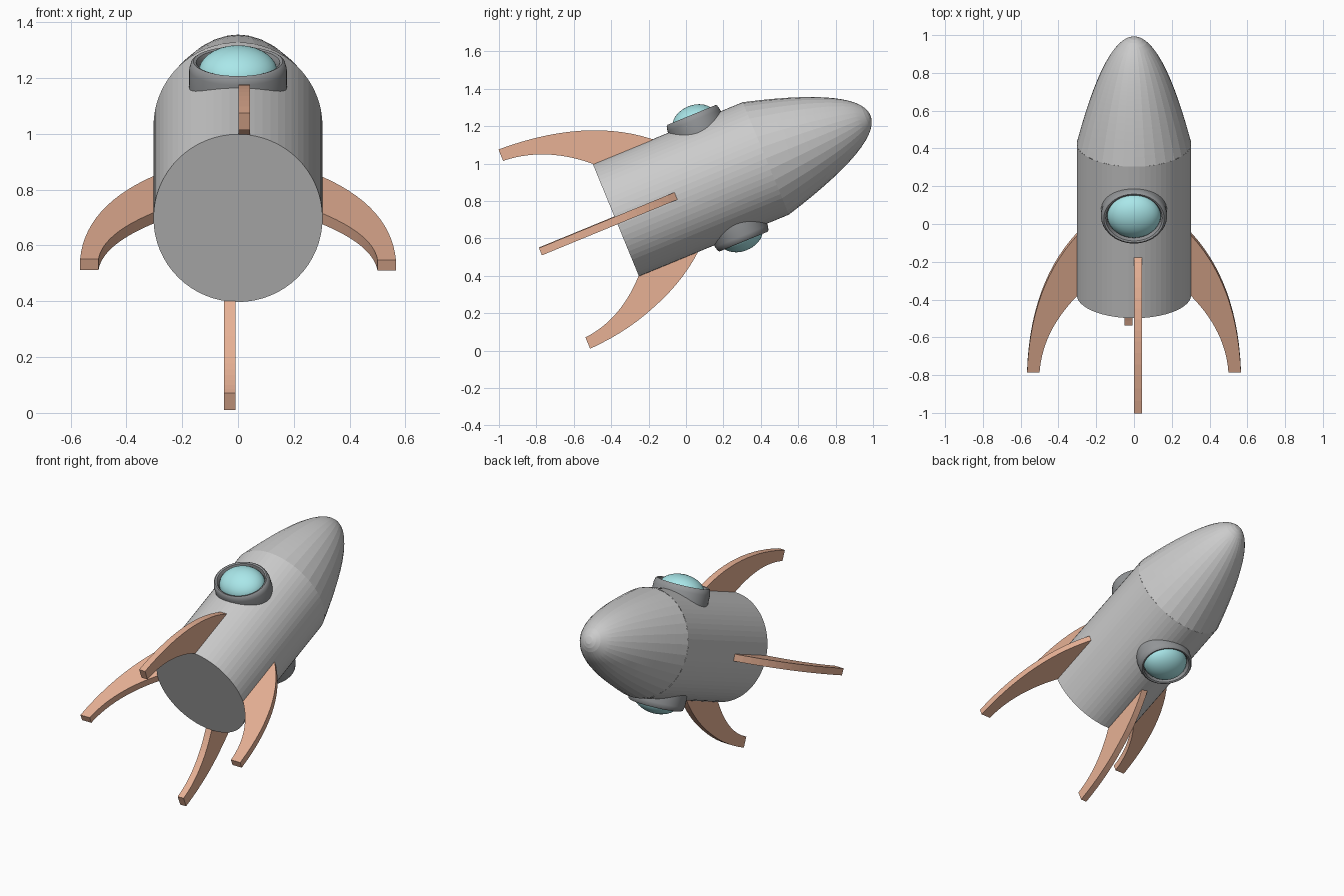
import bpy, bmesh, math
from mathutils import Matrix, Vector

if "Cube" in bpy.data.objects:
    bpy.data.objects.remove(bpy.data.objects["Cube"])

# Local frame: rocket points along +Y from its base, then the whole craft is tilted up
TILT = Matrix.Translation((0, -0.375, 0.698)) @ Matrix.Rotation(math.radians(22.35), 4, 'X')
RX, RZ = 0.303, 0.325


def material(name, rgb):
    m = bpy.data.materials.new(name)
    m.diffuse_color = (*rgb, 1)
    m.use_nodes = True
    m.node_tree.nodes["Principled BSDF"].inputs["Base Color"].default_value = m.diffuse_color
    return m


orange = material("fin_orange", (0.80, 0.44, 0.30))
dark = material("rim_dark", (0.29, 0.30, 0.31))
teal = material("glass_teal", (0.40, 0.80, 0.82))


def finish(bm, name, local, mat=None, smooth=None):
    bmesh.ops.remove_doubles(bm, verts=bm.verts, dist=1e-5)
    bmesh.ops.recalc_face_normals(bm, faces=bm.faces)
    bm.transform(TILT @ local)
    me = bpy.data.meshes.new(name)
    bm.to_mesh(me)
    bm.free()
    ob = bpy.data.objects.new(name, me)
    bpy.context.collection.objects.link(ob)
    if mat:
        me.materials.append(mat)
    if smooth:
        bpy.context.view_layer.objects.active = ob
        ob.select_set(True)
        bpy.ops.object.shade_smooth_by_angle(angle=math.radians(smooth))
        ob.select_set(False)
    return ob


def lathe(name, profile, sides, local, mat=None, smooth=None):
    """Spin (radius, height) points around local Z."""
    bm = bmesh.new()
    vs = [bm.verts.new((r, 0, h)) for r, h in profile]
    es = [bm.edges.new(p) for p in zip(vs, vs[1:])]
    bmesh.ops.spin(bm, geom=vs + es, cent=(0, 0, 0), axis=(0, 0, 1),
                   angle=math.tau, steps=sides, use_duplicate=False)
    return finish(bm, name, local, mat, smooth)


# Body and nose: slightly oval section, axis turned onto local Y
hull = Matrix.Rotation(-math.pi / 2, 4, 'X') @ Matrix.Diagonal((RX, RZ, 1, 1))
lathe("body", [(0, 0), (1, 0), (1, 0.867)], 64, hull)
nose = [(math.sqrt(1 - t), 0.867 + 0.605 * t)
        for t in [1 - (1 - i / 14) ** 2 for i in range(15)]]
lathe("nose_cone", nose, 32, hull, smooth=8)


def bezier(a, b, c, n=14):
    a, b, c = Vector(a), Vector(b), Vector(c)
    return [a * (1 - i / n) ** 2 + b * 2 * (i / n) * (1 - i / n) + c * (i / n) ** 2
            for i in range(n + 1)]


def fin(name, angle, shift, side, tail=1.0):
    """Swept fin in the local YZ plane, turned about the rocket axis."""
    outer = bezier((0.346, 0.325), (0.06, 0.57), (-0.437, 0.588))
    inner = bezier((-0.437, 0.522), (-0.2, 0.507), (0, 0.325))
    outline = outer + inner + [Vector((0.01, 0.28)), Vector((0.34, 0.28))]
    bm = bmesh.new()
    f = bm.faces.new([bm.verts.new((-0.021, p.x * (tail if p.x < 0 else 1), p.y))
                      for p in outline])
    ext = bmesh.ops.extrude_face_region(bm, geom=[f], use_keep_orig=True)
    bmesh.ops.translate(bm, vec=(0.042, 0, 0),
                        verts=[g for g in ext['geom'] if isinstance(g, bmesh.types.BMVert)])
    local = Matrix.Rotation(math.radians(angle), 4, 'Y') @ Matrix.Translation((side, 0, shift))
    finish(bm, name, local, orange)


# Four fins
fin("top_fin", 0, 0, 0.022)
fin("bottom_fin", 180, -0.004, 0.03, 0.89)
fin("right_fin", 90, RX - RZ, 0.003)
fin("left_fin", -90, RX - RZ, 0.0)

# Portholes above and below: rim tube with a domed glass
for label, turn in (("top", 0), ("bottom", math.pi)):
    place = (Matrix.Rotation(turn, 4, 'Y') @ Matrix.Translation((0, 0.588, 0))
             @ Matrix.Diagonal((1, 0.87, 1, 1)))
    rim = [(0.175, 0.25), (0.175, 0.335), (0.168, 0.36), (0.160, 0.366),
           (0.150, 0.362), (0.142, 0.345), (0.138, 0.25)]
    lathe(label + "_porthole_rim", rim, 48, place, dark, 40)
    dome = [(0.141 * math.cos(a), 0.325 + 0.09 * math.sin(a))
            for a in [math.pi / 2 * i / 10 for i in range(11)]]
    lathe(label + "_porthole_glass", dome, 48, place, teal, 40)
